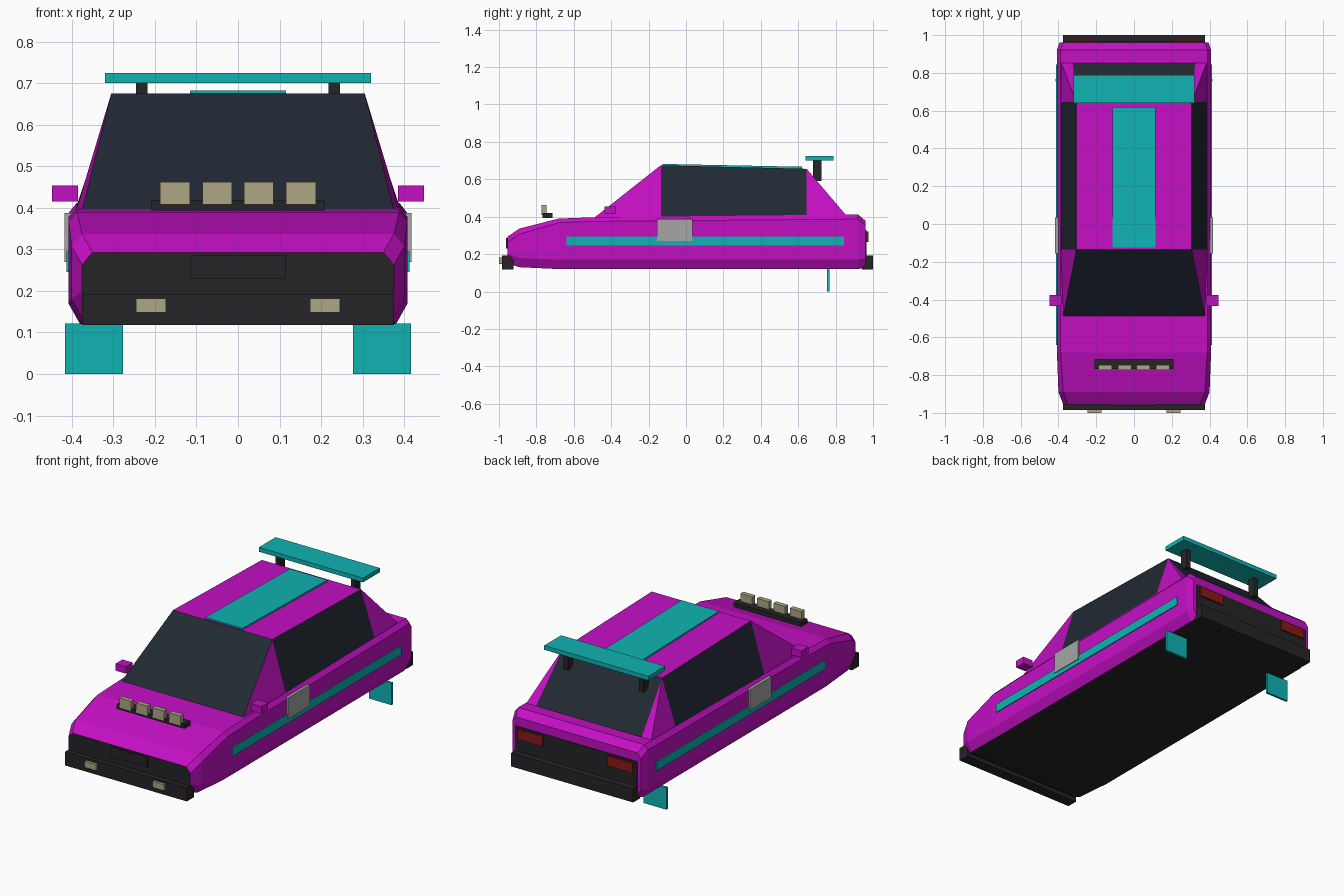
import bpy, bmesh

if "Cube" in bpy.data.objects:
    bpy.data.objects.remove(bpy.data.objects["Cube"])


def material(name, rgb):
    m = bpy.data.materials.new(name)
    m.diffuse_color = (*rgb, 1)
    m.use_nodes = True
    m.node_tree.nodes["Principled BSDF"].inputs["Base Color"].default_value = m.diffuse_color
    return m


PAINT = material("magenta_paint", (0.55, 0.005, 0.55))
TEAL = material("teal_trim", (0.005, 0.45, 0.45))
GLASS = material("dark_glass", (0.015, 0.022, 0.033))
BLACK = material("black_plastic", (0.018, 0.018, 0.02))
LAMP = material("lamp_cream", (0.42, 0.38, 0.23))
RED = material("tail_red", (0.25, 0.01, 0.01))
GREY = material("door_plate_grey", (0.38, 0.38, 0.38))


def mesh_object(name, verts, faces, mats, indices):
    bm = bmesh.new()
    vs = [bm.verts.new(v) for v in verts]
    for f, i in zip(faces, indices):
        bm.faces.new([vs[k] for k in f]).material_index = i
    bmesh.ops.recalc_face_normals(bm, faces=bm.faces)
    me = bpy.data.meshes.new(name)
    bm.to_mesh(me)
    bm.free()
    for m in mats:
        me.materials.append(m)
    ob = bpy.data.objects.new(name, me)
    bpy.context.collection.objects.link(ob)
    return ob


def box(name, x, y, z, mat, mirror=False):
    """Box from (min, max) ranges, optionally repeated across x = 0."""
    verts = [(a, b, c) for a in x for b in y for c in z]
    faces = [(0, 1, 3, 2), (4, 6, 7, 5), (0, 4, 5, 1), (2, 3, 7, 6), (0, 2, 6, 4), (1, 5, 7, 3)]
    ob = mesh_object(name, verts, faces, [mat], [0] * 6)
    if mirror:
        ob.modifiers.new("mirror", 'MIRROR')
    return ob


# Lower body: chamfered cross-sections lofted along y
# station: y, half width, bottom z, top z, top chamfer width, top chamfer height
stations = [(-0.955, 0.375, 0.150, 0.293, 0.025, 0.030),
            (-0.89, 0.400, 0.130, 0.337, 0.025, 0.030),
            (-0.68, 0.408, 0.120, 0.390, 0.020, 0.022),
            (-0.49, 0.408, 0.120, 0.397, 0.020, 0.022),
            (0.92, 0.408, 0.120, 0.412, 0.020, 0.025),
            (0.96, 0.395, 0.128, 0.378, 0.020, 0.025)]
verts, faces, idx = [], [], []
for y, w, b, t, cw, ch in stations:
    half = [(w - 0.028, b), (w, b + 0.05), (w, t - ch), (w - cw, t)]
    verts += [(x, y, z) for x, z in half] + [(-x, y, z) for x, z in reversed(half)]
for s in range(len(stations) - 1):
    for k in range(8):
        n = (k + 1) % 8
        faces.append((s * 8 + k, s * 8 + n, s * 8 + 8 + n, s * 8 + 8 + k))
        idx.append(1 if k == 7 else 0)
faces += [tuple(range(8)), tuple(range(len(verts) - 8, len(verts)))]
idx += [1, 0]
mesh_object("lower_body", verts, faces, [PAINT, BLACK], idx)

# Cabin: right side points, then the same points mirrored
side = [(0.375, -0.49, 0.395),    # 0 windscreen base
        (0.305, -0.135, 0.675),   # 1 roof front
        (0.305, 0.645, 0.656),    # 2 roof rear
        (0.388, -0.135, 0.398),   # 3 side window base front
        (0.388, 0.645, 0.405),    # 4 side window base rear
        (0.385, 0.855, 0.409),    # 5 rear corner base
        (0.325, 0.855, 0.409)]    # 6 rear glass base
verts = side + [(-x, y, z) for x, y, z in side]
faces = [(0, 1, 8, 7), (1, 2, 9, 8), (2, 6, 13, 9)]
idx = [1, 0, 1]
for o in (0, 7):
    faces += [(o, o + 3, o + 1), (o + 3, o + 4, o + 2, o + 1), (o + 4, o + 5, o + 2), (o + 5, o + 6, o + 2)]
    idx += [0, 1, 0, 0]
faces.append((0, 3, 4, 5, 6, 13, 12, 11, 10, 7))
idx.append(0)
mesh_object("cabin", verts, faces, [PAINT, GLASS], idx)

# Roof stripe follows the slight roof slope
stripe = box("roof_stripe", (-0.115, 0.115), (-0.125, 0.62), (0.66, 0.682), TEAL)
for v in stripe.data.vertices:
    v.co.z -= 0.02 * (v.co.y + 0.125)

# Bumpers, front plate and rear panel
box("front_bumper", (-0.375, 0.375), (-0.985, -0.922), (0.118, 0.193), BLACK)
box("rear_bumper", (-0.375, 0.375), (0.94, 1.0), (0.118, 0.193), BLACK)
box("grille_insert", (-0.115, 0.115), (-0.962, -0.945), (0.23, 0.285), BLACK)
box("rear_panel", (-0.375, 0.375), (0.945, 0.965), (0.19, 0.33), BLACK)

# Lights
box("fog_lamps", (0.173, 0.245), (-1.0, -0.98), (0.148, 0.182), LAMP, True)
box("tail_lamps", (0.20, 0.355), (0.955, 0.975), (0.265, 0.32), RED, True)
box("light_bar", (-0.208, 0.208), (-0.768, -0.715), (0.394, 0.419), BLACK)
for n, x in enumerate((0.05, 0.152)):
    box(f"bar_lamps_{n}", (x - 0.036, x + 0.036), (-0.773, -0.747), (0.408, 0.462), LAMP, True)

# Side trim
box("side_stripe", (0.40, 0.413), (-0.64, 0.845), (0.245, 0.295), TEAL, True)
box("door_plate", (0.40, 0.417), (-0.155, 0.035), (0.27, 0.387), GREY, True)
box("wing_mirror", (0.385, 0.448), (-0.435, -0.375), (0.415, 0.454), PAINT, True)
box("mud_flap", (0.277, 0.416), (0.754, 0.767), (0.0, 0.122), TEAL, True)

# Rear wing
box("wing_post", (0.218, 0.246), (0.68, 0.725), (0.59, 0.702), BLACK, True)
box("rear_wing", (-0.32, 0.32), (0.64, 0.788), (0.70, 0.724), TEAL)
